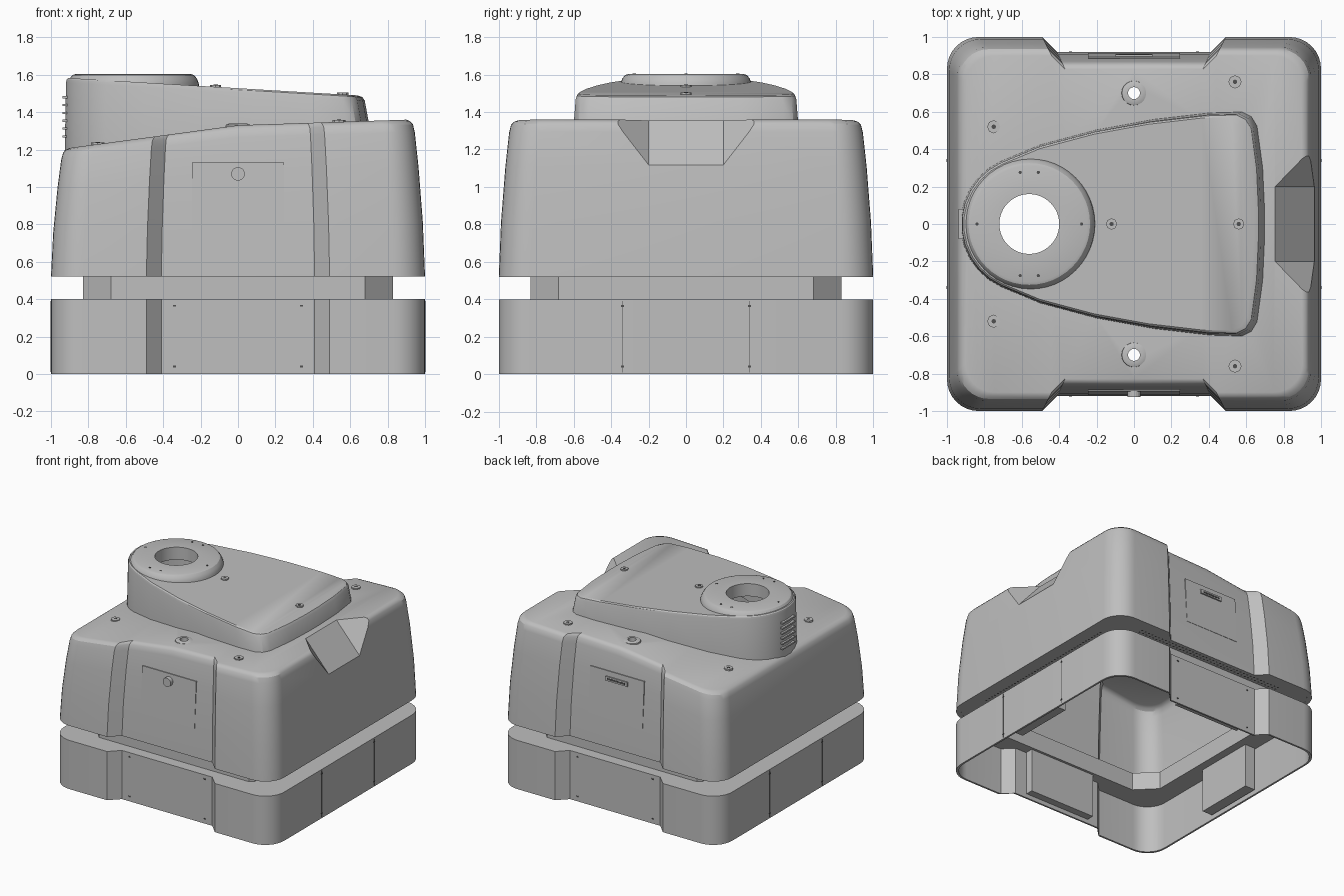
import bpy, bmesh, math
from mathutils import Vector, Matrix

cube = bpy.data.objects.get("Cube")
if cube:
    bpy.data.objects.remove(cube, do_unlink=True)


def material(name, value):
    m = bpy.data.materials.new(name)
    m.use_nodes = True
    colour = (value, value, value, 1)
    m.diffuse_color = colour
    m.node_tree.nodes["Principled BSDF"].inputs["Base Color"].default_value = colour
    return m


GRAY = material("light gray", 0.52)
DARK = material("dark gray", 0.08)


def finish(name, bm, mat=GRAY):
    bmesh.ops.recalc_face_normals(bm, faces=bm.faces)
    me = bpy.data.meshes.new(name)
    bm.to_mesh(me)
    bm.free()
    me.materials.append(mat)
    ob = bpy.data.objects.new(name, me)
    bpy.context.collection.objects.link(ob)
    return ob


def activate(ob):
    bpy.ops.object.select_all(action='DESELECT')
    ob.select_set(True)
    bpy.context.view_layer.objects.active = ob


def smooth(ob, angle=30):
    activate(ob)
    bpy.ops.object.shade_smooth_by_angle(angle=math.radians(angle))


def cut(ob, cutter, keep=False):
    mod = ob.modifiers.new("cut", 'BOOLEAN')
    mod.operation, mod.solver, mod.object = 'DIFFERENCE', 'EXACT', cutter
    activate(ob)
    bpy.ops.object.modifier_apply(modifier="cut")
    if not keep:
        bpy.data.objects.remove(cutter, do_unlink=True)


def loft(name, chains):
    """Skin half outlines (y > 0, rising x), mirrored in y, and cap both ends."""
    bm = bmesh.new()
    rows = [([bm.verts.new(p) for p in c],
             [bm.verts.new((p[0], -p[1], p[2])) for p in c]) for c in chains]
    for (a, am), (b, bm_) in zip(rows, rows[1:]):
        ra, rb = a + am[::-1], b + bm_[::-1]
        for i in range(len(ra)):
            j = (i + 1) % len(ra)
            bm.faces.new((ra[i], ra[j], rb[j], rb[i]))
    for a, am in (rows[0], rows[-1]):
        for i in range(len(a) - 1):
            bm.faces.new((a[i], a[i + 1], am[i + 1], am[i]))
    return finish(name, bm)


def prism(name, outline, z0, z1, s=1.0):
    return loft(name, [[(x * s, y * s, z) for x, y in outline] for z in (z0, z1)])


def cylinder(name, at, r, h, n=24, axis='Z', mat=GRAY):
    bm = bmesh.new()
    bmesh.ops.create_cone(bm, cap_ends=True, segments=n, radius1=r, radius2=r, depth=h)
    if axis == 'Y':
        bm.transform(Matrix.Rotation(math.pi / 2, 4, 'X'))
    bm.transform(Matrix.Translation(at))
    return finish(name, bm, mat)


def box(name, at, size, tilt=0, mat=GRAY):
    bm = bmesh.new()
    bmesh.ops.create_cube(bm, size=1)
    bm.transform(Matrix.Translation(at) @ Matrix.Rotation(tilt, 4, 'X')
                 @ Matrix.Diagonal((*size, 1)))
    return finish(name, bm, mat)


# Plan outline: rounded square with shallow recesses front and back
R = 0.17
arc = [(math.cos(a * math.pi / 16) * R, math.sin(a * math.pi / 16) * R) for a in range(9)]
outline = [(-1 + R - c, 1 - R + s) for c, s in arc]
outline += [(-0.49, 1), (-0.41, 0.92), (0, 0.92), (0.41, 0.92), (0.49, 1)]
outline += [(1 - R + c, 1 - R + s) for c, s in reversed(arc)]
octagon = [(-0.83, 0.68), (-0.68, 0.83), (0.68, 0.83), (0.83, 0.68)]


def hood_top(x):
    return 1.33 + x * (0.135 if x < 0 else 0.033)


def tower_top(x):
    return 1.528 - 0.06 * x


# Lower skirt: thin shell with an inward top flange
skirt = prism("lower_skirt", outline, 0, 0.40)
cut(skirt, prism("cutter", outline, -0.1, 0.39, 0.985))
cut(skirt, prism("cutter", octagon, 0.2, 0.6))
smooth(skirt)

# Recessed neck between skirt and hood
neck = prism("neck_frame", octagon, 0.385, 0.53)
cut(neck, prism("cutter", octagon, 0.2, 0.7, 0.98))

# Underside flange of the hood with a perforated strip
flange = prism("hood_flange", outline, 0.522, 0.532, 0.99)
cut(flange, prism("cutter", octagon, 0.4, 0.7, 0.99))
bm = bmesh.new()
for row in (0.86, 0.89):
    for i in range(-20, 21):
        for x, y in ((i / 30, row), (i / 30, -row), (row, i / 30), (-row, i / 30)):
            bmesh.ops.create_circle(bm, cap_ends=True, segments=6, radius=0.009,
                                    matrix=Matrix.Translation((x, y, 0.52)))
finish("vent_perforations", bm, DARK)


# Main hood: tapered walls, rounded rim, sloping roof
def hood_solid(name, base, inset, drop):
    rings = []
    for f, d in ((0, 0), (0.35, 0.012), (0.7, 0.035), (0.92, 0.055),
                 (0.97, 0.065), (0.99, 0.08), (1, 0.1)):
        s = 1 - d - inset
        rings.append([(x * s, y * s, base + f * (hood_top(x * s) - drop - base))
                      for x, y in outline])
    return loft(name, rings)


def notch(shift):
    a, b, c = Vector((0.75, 0.2, 1.36)), Vector((0.98, 0.2, 1.1)), Vector((0.97, 0.42, 1.36))
    bm = bmesh.new()
    for p in (a - (b - a) * 0.3, b + (b - a) * 0.3, c + (c - (a + b) / 2) * 0.6):
        for side in (1, -1):
            bm.verts.new((p.x - shift, p.y * side, p.z - shift))
    bmesh.ops.convex_hull(bm, input=bm.verts)
    return finish("cutter", bm)


hood = hood_solid("main_hood", 0.52, 0, 0)
cavity = hood_solid("cutter", 0.45, 0.025, 0.03)
cut(hood, notch(0))
cut(cavity, notch(0.02))
cut(hood, cavity)

# Tower: wedge plan wrapped round the turret at its narrow end
CX = -0.56
plan = [(CX - 0.365 * math.cos(t), 0.365 * math.sin(t))
        for t in [math.radians(a) for a in range(6, 67, 12)]]
plan += [(-0.5, 0.42), (-0.2, 0.5), (0.1, 0.555), (0.4, 0.59), (0.57, 0.595),
         (0.62, 0.57), (0.65, 0.52), (0.68, 0.3), (0.69, 0.08)]


def tower_ring(s, height):
    pts = [(CX + (x - CX) * s, y * s) for x, y in plan]
    return [(x, y, height(x)) for x, y in pts]


def tower_cavity():
    return loft("cutter", [tower_ring(0.95, lambda x: 1.05),
                           tower_ring(0.95, lambda x: tower_top(x) - 0.03)])


tower = loft("tower", [tower_ring(1.01, lambda x: hood_top(x) - 0.025),
                       tower_ring(0.99, lambda x: tower_top(x) - 0.025),
                       tower_ring(0.98, lambda x: tower_top(x) - 0.008),
                       tower_ring(0.96, tower_top)])
cut(hood, tower_cavity())
cut(tower, tower_cavity())
cut(tower, cylinder("cutter", (CX, 0, 1.5), 0.17, 0.4, 40))
for y in (0.7, -0.7):
    cut(hood, cylinder("cutter", (0, y, 1.33), 0.032, 0.3, 20))
smooth(hood)
smooth(tower)


# Turned rings: turret cap and roof bosses
def turned(name, at, profile, n=48):
    bm = bmesh.new()
    vs = [bm.verts.new((r, 0, z)) for r, z in profile]
    es = [bm.edges.new((vs[i], vs[(i + 1) % len(vs)])) for i in range(len(vs))]
    bmesh.ops.spin(bm, geom=vs + es, cent=(0, 0, 0), axis=(0, 0, 1),
                   angle=math.tau, steps=n, use_merge=True)
    bmesh.ops.remove_doubles(bm, verts=bm.verts, dist=0.0005)
    bm.transform(Matrix.Translation(at))
    smooth(finish(name, bm))


turned("turret_cap", (CX, 0, 0), [(0.16, 1.5), (0.355, 1.5), (0.35, 1.555), (0.34, 1.58),
                                  (0.325, 1.598), (0.31, 1.603), (0.16, 1.603)])
for side, tag in ((1, "back"), (-1, "front")):
    turned("roof_boss_" + tag, (0, side * 0.7, 1.32),
           [(0.032, -0.02), (0.07, -0.02), (0.065, 0.012), (0.05, 0.018), (0.032, 0.018)], 20)

# Small roof fasteners and cap screws
for x, y in ((-0.75, 0.52), (0.54, 0.76)):
    for side in (1, -1):
        cylinder("roof_fastener", (x, y * side, hood_top(x)), 0.035, 0.02, 8)
        cylinder("fastener_hole", (x, y * side, hood_top(x) + 0.01), 0.012, 0.004, 8, mat=DARK)
for x in (-0.12, 0.56):
    cylinder("tower_fastener", (x, 0, tower_top(x)), 0.03, 0.02, 8)
    cylinder("fastener_hole", (x, 0, tower_top(x) + 0.01), 0.012, 0.004, 8, mat=DARK)
for deg in (0, 80, 100, 180, 260, 280):
    a = math.radians(deg)
    cylinder("cap_screw", (CX + 0.28 * math.cos(a), 0.28 * math.sin(a), 1.603),
             0.009, 0.004, 8, mat=DARK)

# Shallow panels, front button, back handle slot
TILT = 0.055
for side, tag in ((1, "back"), (-1, "front")):
    box("panel_" + tag, (0, side * 0.899, 0.94), (0.49, 0.008, 0.38), side * TILT)
cylinder("front_button", (0, -0.9, 1.07), 0.036, 0.05, 20, 'Y')
box("back_handle", (0, 0.897, 1.07), (0.2, 0.02, 0.035), TILT)
box("back_handle_slot", (0, 0.907, 1.07), (0.16, 0.004, 0.014), TILT, DARK)

# Louvres on the narrow end of the tower
for i in range(6):
    box("louvre", (-0.925, 0, 1.27 + i * 0.042), (0.025, 0.16, 0.012))

# Skirt screws, seams and inner mounting brackets
for s in (1, -1):
    for t in (0.34, -0.34):
        box("skirt_seam", (s, t, 0.2), (0.003, 0.004, 0.38), mat=DARK)
        for z in (0.04, 0.365):
            box("side_screw", (s, t, z), (0.006, 0.016, 0.01), mat=DARK)
            box("face_screw", (t, s * 0.92, z), (0.016, 0.006, 0.01), mat=DARK)
    box("side_bracket", (s * 0.93, 0, 0.21), (0.09, 0.5, 0.36))
    box("face_bracket", (0, s * 0.87, 0.21), (0.6, 0.06, 0.36))
